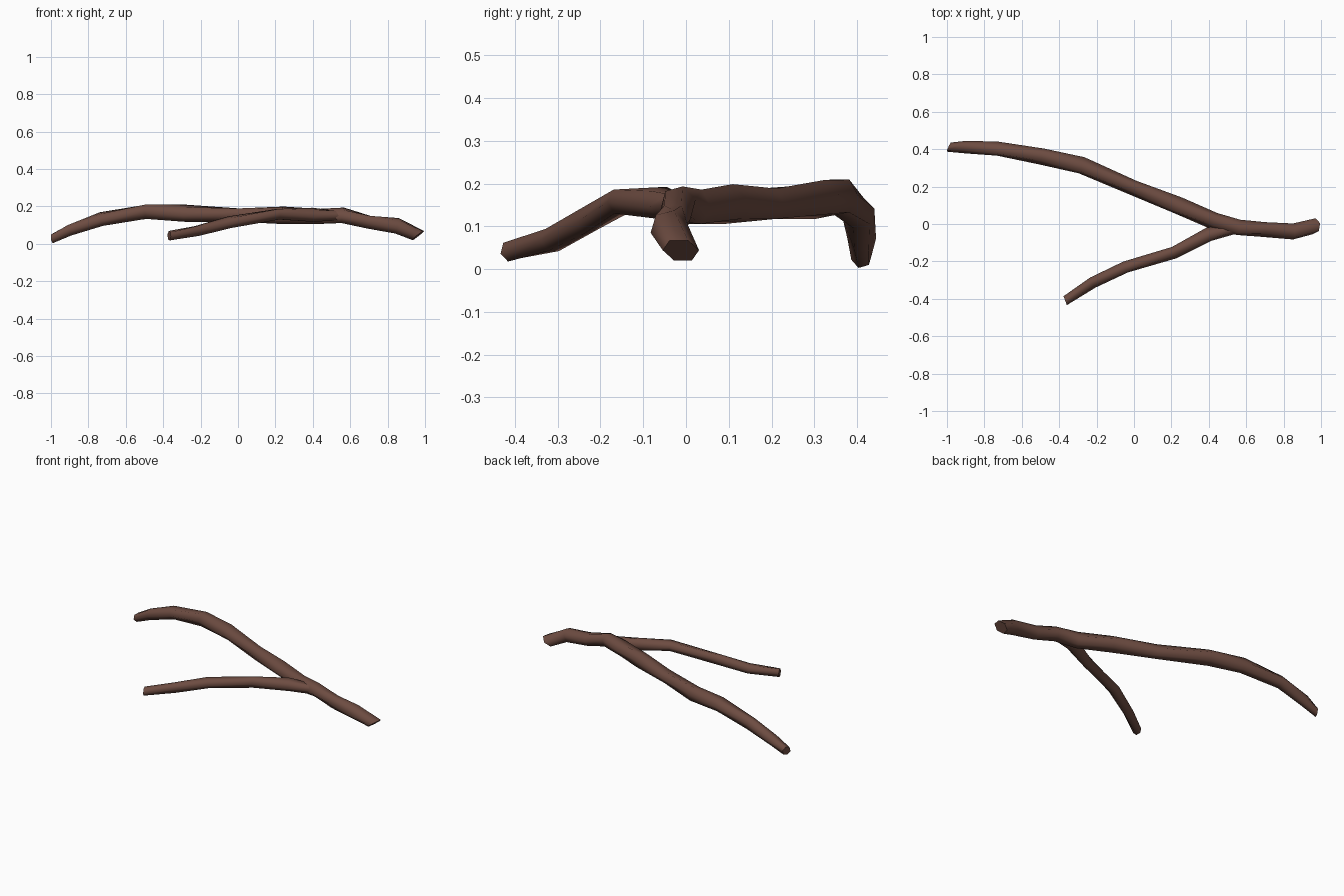
import bpy, bmesh, math
from mathutils import Vector

if "Cube" in bpy.data.objects:
    bpy.data.objects.remove(bpy.data.objects["Cube"])

bark = bpy.data.materials.new("bark brown")
bark.diffuse_color = (0.153, 0.072, 0.053, 1)
bark.use_nodes = True
bark.node_tree.nodes["Principled BSDF"].inputs["Base Color"].default_value = bark.diffuse_color
SIDES = 6


def limb(name, path, start_dir=None, end_dir=None):
    """Tapered tube through (x, y, z, radius) points, with optional cut directions."""
    pts = [Vector(p[:3]) for p in path]
    bm = bmesh.new()
    rings = []
    n = len(pts)
    for i, p in enumerate(pts):
        a, b = pts[max(i - 1, 0)], pts[min(i + 1, n - 1)]
        t = (b - a).normalized()
        if i == 0 and start_dir:
            t = Vector(start_dir).normalized()
        if i == n - 1 and end_dir:
            t = Vector(end_dir).normalized()
        side = t.cross(Vector((0, 0, 1))).normalized()
        up = side.cross(t)
        r = path[i][3] * 1.05
        ring = []
        for k in range(SIDES):
            ang = 2 * math.pi * (k + 0.5 * (i % 2) * 0.5) / SIDES
            ring.append(bm.verts.new(p + r * (math.cos(ang) * side + math.sin(ang) * up)))
        rings.append(ring)
    for r0, r1 in zip(rings, rings[1:]):
        for k in range(SIDES):
            j = (k + 1) % SIDES
            bm.faces.new((r0[k], r0[j], r1[j], r1[k])).smooth = True
    # flat sawn ends
    caps = [bm.faces.new(rings[0]), bm.faces.new(rings[-1])]
    for cap in caps:
        for e in cap.edges:
            e.smooth = False
    bmesh.ops.recalc_face_normals(bm, faces=bm.faces)
    me = bpy.data.meshes.new(name)
    bm.to_mesh(me)
    bm.free()
    me.materials.append(bark)
    ob = bpy.data.objects.new(name, me)
    bpy.context.collection.objects.link(ob)
    return ob


# long main branch, from the thick right end to the far left tip
limb("main_branch", [
    (0.963, -0.012, 0.044, 0.041),
    (0.85, -0.040, 0.096, 0.042),
    (0.70, -0.030, 0.115, 0.038),
    (0.56, -0.018, 0.152, 0.041),
    (0.43, 0.015, 0.146, 0.044),
    (0.24, 0.098, 0.152, 0.046),
    (0.00, 0.192, 0.153, 0.039),
    (-0.28, 0.314, 0.163, 0.045),
    (-0.49, 0.360, 0.171, 0.042),
    (-0.73, 0.403, 0.132, 0.037),
    (-0.90, 0.411, 0.072, 0.032),
    (-0.99, 0.411, 0.029, 0.026),
], start_dir=(-0.6, 0.1, 0.75), end_dir=(-0.92, 0.42, -0.1))

# thinner fork growing out of the main branch
limb("side_branch", [
    (0.53, -0.026, 0.150, 0.028),
    (0.40, -0.055, 0.155, 0.037),
    (0.215, -0.153, 0.158, 0.031),
    (-0.045, -0.230, 0.115, 0.031),
    (-0.22, -0.313, 0.068, 0.029),
    (-0.368, -0.410, 0.043, 0.025),
], end_dir=(-0.93, -0.35, 0))
